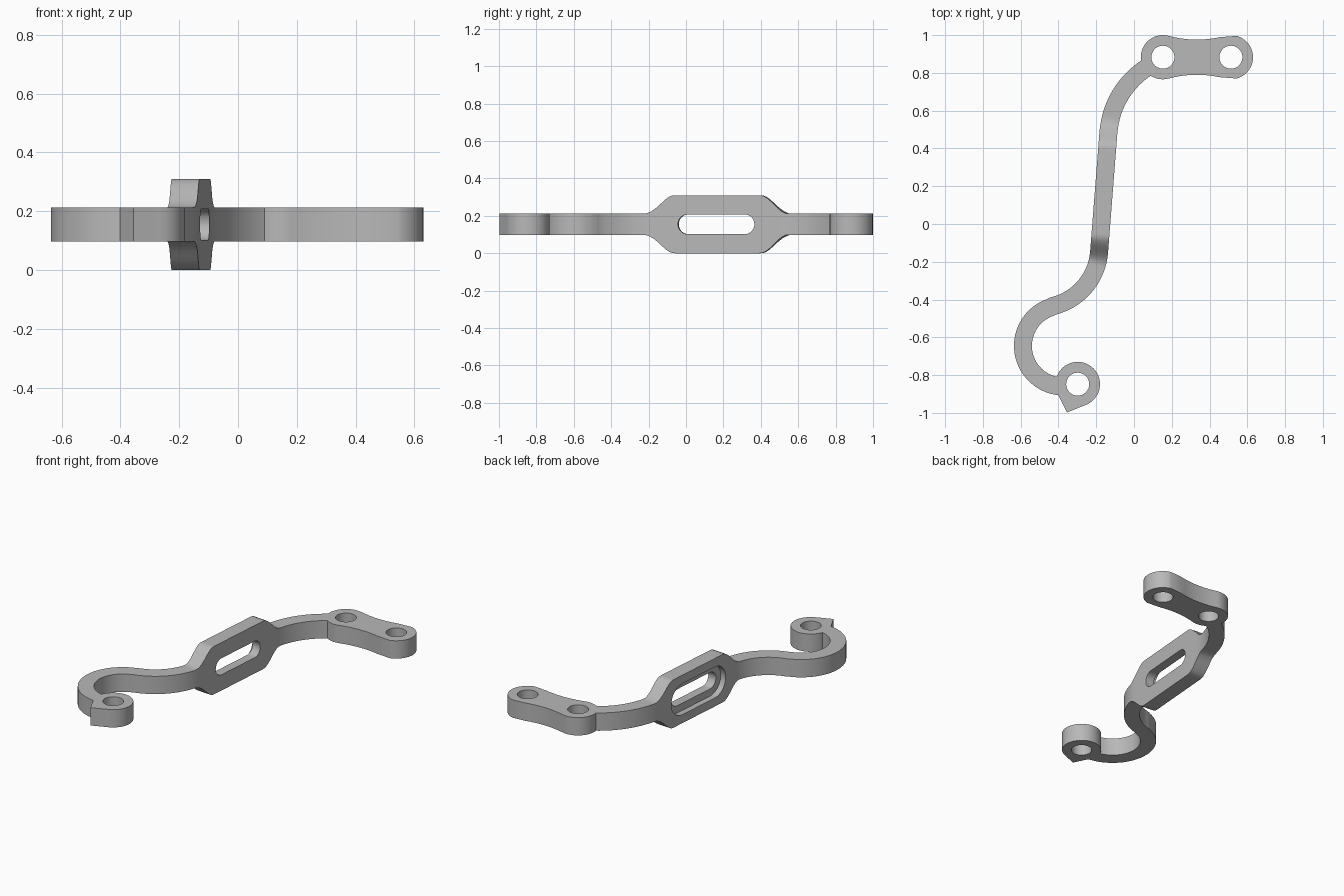
import bpy, bmesh
from math import sin, cos, radians
from mathutils import Matrix, Vector

if "Cube" in bpy.data.objects:
    bpy.data.objects.remove(bpy.data.objects["Cube"], do_unlink=True)

MID, LOW, TALL = 0.155, 0.0575, 0.155   # mid height, half heights of band and plate
WIDTH = 0.095

grey = bpy.data.materials.new("plain grey")
grey.use_nodes = True
grey.diffuse_color = (0.48, 0.48, 0.48, 1)
grey.node_tree.nodes["Principled BSDF"].inputs["Base Color"].default_value = (0.48, 0.48, 0.48, 1)


def arc(cx, cy, r, a0, a1, n):
    angles = [radians(a0 + (a1 - a0) * i / n) for i in range(n + 1)]
    return [Vector((cx + r * cos(a), cy + r * sin(a))) for a in angles]


def finish(name, bm):
    bmesh.ops.recalc_face_normals(bm, faces=bm.faces)
    mesh = bpy.data.meshes.new(name)
    bm.to_mesh(mesh)
    bm.free()
    mesh.materials.append(grey)
    obj = bpy.data.objects.new(name, mesh)
    bpy.context.collection.objects.link(obj)
    return obj


def prism(name, outline, z0, z1, frame=Matrix()):
    bm = bmesh.new()
    rings = [[bm.verts.new(frame @ Vector((p[0], p[1], z))) for p in outline] for z in (z0, z1)]
    bm.faces.new(rings[0])
    bm.faces.new(rings[1])
    for i in range(len(outline)):
        bm.faces.new((rings[0][i - 1], rings[0][i], rings[1][i], rings[1][i - 1]))
    return finish(name, bm)


def combine(target, tool, operation):
    mod = target.modifiers.new(operation.lower(), 'BOOLEAN')
    mod.operation, mod.solver, mod.object = operation, 'EXACT', tool
    bpy.context.view_layer.objects.active = target
    bpy.ops.object.modifier_apply(modifier=mod.name)
    bpy.data.objects.remove(tool, do_unlink=True)


def smoothstep(a, b, t):
    t = min(1, max(0, (t - a) / (b - a)))
    return t * t * (3 - 2 * t)


def half_height(y):
    rise = smoothstep(-0.21, -0.06, y) * smoothstep(0.55, 0.4, y)
    return LOW + (TALL - LOW) * rise


# Arm centre line: hook curl, reverse bend, straight plate, upper bend
start, end = Vector((-0.185, -0.15)), Vector((-0.135, 0.49))
path = arc(-0.373, -0.645, 0.215, 270, 108, 30)
path += arc(-0.503, -0.124, 0.319, -77, -4.6, 24)[:-1]
path += [start.lerp(end, i / 40) for i in range(41)]
path += arc(0.309, 0.454, 0.445, 175.4, 122.5, 16)[1:]

bm = bmesh.new()
sections = []
for i, p in enumerate(path):
    d = (path[min(i + 1, len(path) - 1)] - path[max(i - 1, 0)]).normalized()
    side = Vector((-d.y, d.x)) * WIDTH / 2
    h = half_height(p.y)
    sections.append([bm.verts.new((p.x + s * side.x, p.y + s * side.y, MID + k * h))
                     for s, k in ((1, -1), (-1, -1), (-1, 1), (1, 1))])
for a, b in zip(sections, sections[1:]):
    for j in range(4):
        bm.faces.new((a[j - 1], a[j], b[j], b[j - 1]))
bm.faces.new(sections[0])
bm.faces.new(sections[-1])
arm = finish("curved_arm", bm)

# Two-hole end pad with a waisted outline
HX, HY, R = 0.153, 0.883, 0.117
CX, HALF = 0.333, 0.18
pad = arc(HX, HY, R, 74.8, 285.2, 32)
pad += arc(CX, HY - 0.663, 0.57, 105.2, 74.8, 10)[1:-1]
pad += arc(CX + HALF, HY, R, -74.8, 74.8, 26)
pad += arc(CX, HY + 0.663, 0.57, -74.8, -105.2, 10)[1:-1]
combine(arm, prism("two_hole_pad", pad, MID - LOW, MID + LOW), 'UNION')

# Hook end ring with a pointed spur
RX, RY = -0.298, -0.848
ring = arc(RX, RY, 0.118, -72, 208, 44) + [Vector((-0.355, -0.998))]
combine(arm, prism("end_ring", ring, MID - LOW, MID + LOW), 'UNION')

# Round holes
for x, y in ((HX, HY), (CX + HALF, HY), (RX, RY)):
    combine(arm, prism("hole_cutter", arc(x, y, 0.061, 0, 348.75, 31), -0.1, 0.5), 'DIFFERENCE')

# Slot through the plate, with a wider recess on the right side
u = (end - start).normalized()
centre = start + u * ((0.165 - start.y) / u.y)
frame = Matrix(((u.x, 0, u.y, centre.x),
                (u.y, 0, -u.x, centre.y),
                (0, 1, 0, MID),
                (0, 0, 0, 1)))
for half, r, z0, z1 in ((0.205, 0.053, -0.2, 0.2), (0.25, 0.1, -0.2, -0.01)):
    slot = arc(half - r, 0, r, -90, 90, 16) + arc(r - half, 0, r, 90, 270, 16)
    combine(arm, prism("slot_cutter", slot, z0, z1, frame), 'DIFFERENCE')

# Smooth curves, crisp edges
bpy.ops.object.select_all(action='DESELECT')
arm.select_set(True)
bpy.context.view_layer.objects.active = arm
bpy.ops.object.shade_smooth_by_angle(angle=radians(30))
